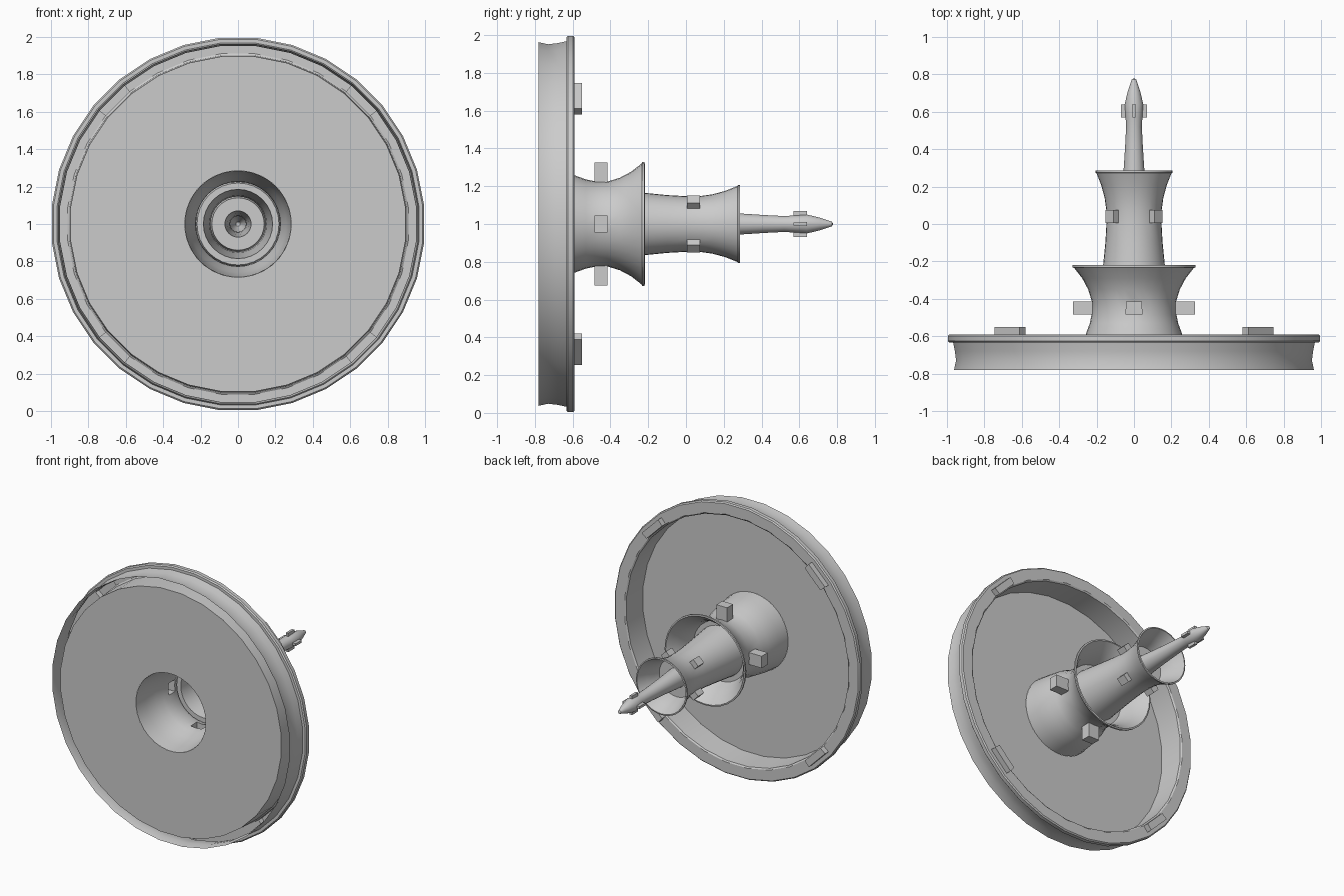
import bpy, bmesh, math
from mathutils import Vector

if "Cube" in bpy.data.objects:
    bpy.data.objects.remove(bpy.data.objects["Cube"])

N = 32
STEP = 2 * math.pi / N


def lathe(name, profile, tab_row, tab_angles, tab_to, span, axial=False):
    """Revolve (radius, y) points round the y axis at z = 1, then pull tabs out of one row."""
    phase = 0.5 if span == 1 else 0.0
    bm = bmesh.new()
    rings = []
    for r, y in profile:
        if r == 0:
            rings.append([bm.verts.new((0, y, 1))] * N)
        else:
            rings.append([bm.verts.new((r * math.cos((i + phase) * STEP), y,
                                        1 + r * math.sin((i + phase) * STEP)))
                          for i in range(N)])
    rows = []
    for a, b in zip(rings, rings[1:]):
        row = []
        for i in range(N):
            k = (i + 1) % N
            loop = [a[i], a[k], b[k], b[i]]
            row.append(bm.faces.new(list(dict.fromkeys(loop))))
        rows.append(row)
    bmesh.ops.recalc_face_normals(bm, faces=bm.faces[:])

    # hollow tabs extruded out of the shell
    for deg in tab_angles:
        t = math.radians(deg)
        c = round(t / STEP)
        faces = [rows[tab_row][(c - 1 + s) % N] for s in range(span)]
        geom = bmesh.ops.extrude_face_region(bm, geom=faces)['geom']
        old = [f for f in faces if f.is_valid and f not in geom]
        d = Vector((0, 1, 0)) if axial else Vector((math.cos(t), 0, math.sin(t)))
        for v in geom:
            if isinstance(v, bmesh.types.BMVert):
                v.co += d * (tab_to - (v.co - Vector((0, 0, 1))).dot(d))
        if old:
            bmesh.ops.delete(bm, geom=old, context='FACES')

    me = bpy.data.meshes.new(name)
    bm.to_mesh(me)
    bm.free()
    ob = bpy.data.objects.new(name, me)
    bpy.context.collection.objects.link(ob)
    bpy.ops.object.select_all(action='DESELECT')
    ob.select_set(True)
    bpy.context.view_layer.objects.active = ob
    bpy.ops.object.shade_smooth_by_angle(angle=math.radians(30))
    return ob


CARDINAL = (0, 90, 180, 270)
DIAGONAL = (45, 135, 225, 315)

# wide dish: floor, inner wall, flange, open-fronted outer skirt
lathe("dish_rim", [(.285, -.78), (.9, -.78), (.905, -.597), (.915, -.59), (.965, -.59),
                   (.992, -.59), (1, -.598), (1, -.625), (.992, -.633), (.972, -.633),
                   (.962, -.68), (.956, -.73), (.967, -.78)],
      3, DIAGONAL, -.55, 1, axial=True)

# hub: flared sleeve folding back in to a recessed floor
lathe("hub", [(.285, -.78), (.275, -.69), (.258, -.59), (.236, -.53), (.227, -.485),
              (.225, -.415), (.245, -.35), (.277, -.29), (.32, -.235), (.328, -.232),
              (.328, -.22), (.318, -.218), (.272, -.275), (.238, -.34), (.219, -.4),
              (.185, -.4)],
      4, CARDINAL, .325, 2)

# tube: smaller flared sleeve with its own recessed floor
lathe("tube", [(.185, -.4), (.165, -.22), (.153, -.1), (.147, .005), (.148, .075),
               (.157, .14), (.176, .21), (.201, .272), (.207, .275), (.207, .285),
               (.198, .287), (.168, .215), (.149, .16), (.14, .11), (.07, .11)],
      3, DIAGONAL, .185, 2)

# spike: slim tapered stem with pointed head and four fins
lathe("spike", [(.07, .11), (.056, .28), (.047, .42), (.042, .52), (.045, .57),
                (.05, .64), (.033, .71), (.012, .772), (0, .78)],
      4, CARDINAL, .07, 2)
